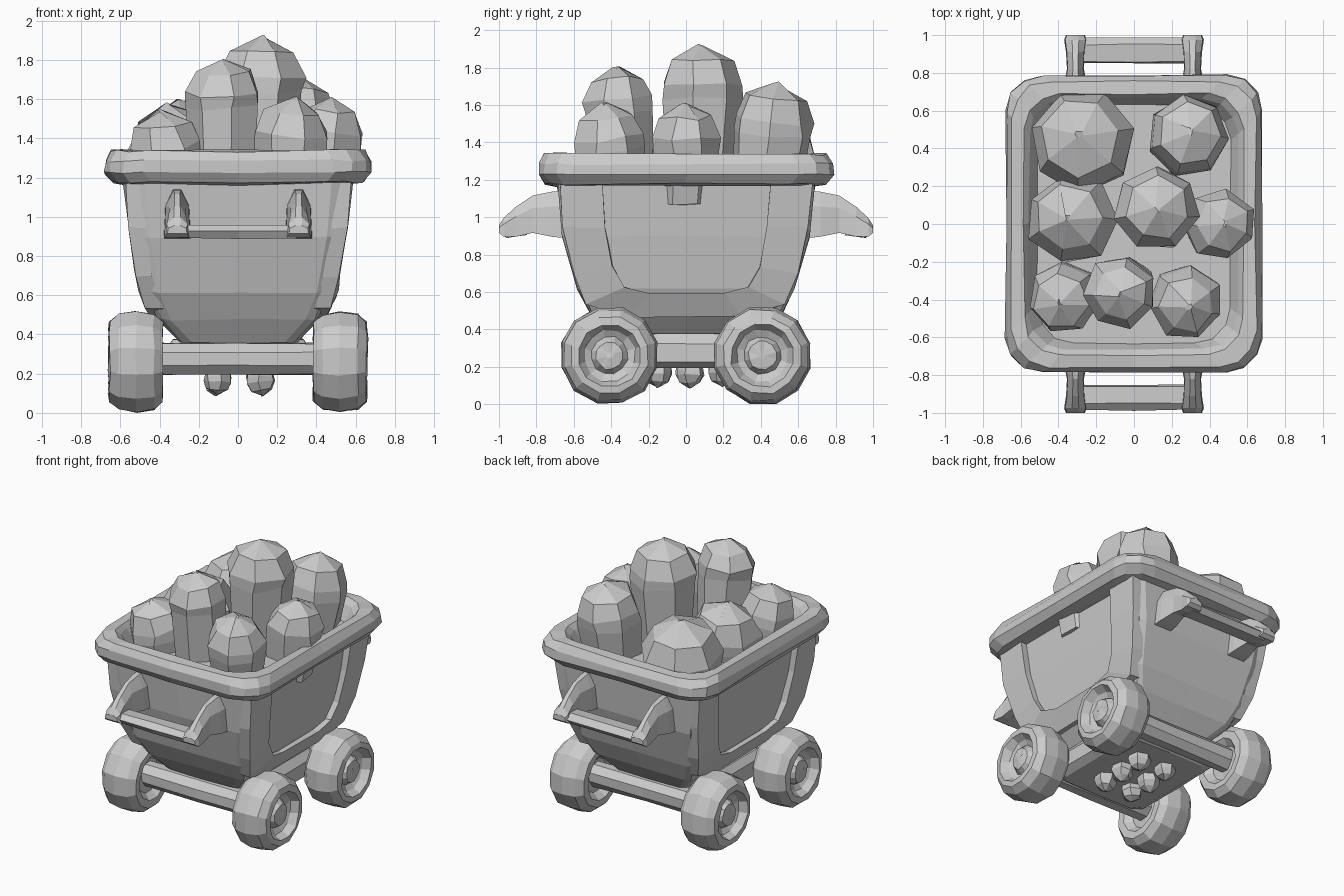
import bpy, bmesh, math, random
from mathutils import Vector

if "Cube" in bpy.data.objects:
    bpy.data.objects.remove(bpy.data.objects["Cube"])

random.seed(4)


def loft(name, rings, jitter=0.0):
    """Skin a list of equal-length closed rings, capping both ends."""
    bm = bmesh.new()
    rows = [[bm.verts.new([c + random.uniform(-jitter, jitter) for c in p]) for p in r] for r in rings]
    n = len(rows[0])
    for a, b in zip(rows, rows[1:]):
        for i in range(n):
            j = (i + 1) % n
            bm.faces.new((a[i], a[j], b[j], b[i]))
    bm.faces.new(rows[0][::-1])
    bm.faces.new(rows[-1])
    bmesh.ops.recalc_face_normals(bm, faces=bm.faces[:])
    me = bpy.data.meshes.new(name)
    bm.to_mesh(me)
    bm.free()
    ob = bpy.data.objects.new(name, me)
    bpy.context.collection.objects.link(ob)
    return ob


def round_rect(w, h, r, z, seg=3):
    """Rounded rectangle with a midpoint on every side."""
    pts = []
    for k, (sx, sy) in enumerate([(1, 1), (-1, 1), (-1, -1), (1, -1)]):
        for i in range(seg + 1):
            a = math.pi / 2 * (k + i / seg)
            pts.append((sx * (w - r) + r * math.cos(a), sy * (h - r) + r * math.sin(a), z))
        pts.append([(0, h, z), (-w, 0, z), (0, -h, z), (w, 0, z)][k])
    return pts


def lerp_table(table, z):
    for (z0, a), (z1, b) in zip(table, table[1:]):
        if z <= z1:
            return a + (b - a) * max(0, z - z0) / (z1 - z0)
    return table[-1][1]


# Tub: body flaring upward
W = [(0.36, 0.34), (0.48, 0.45), (0.62, 0.51), (0.9, 0.555), (1.2, 0.585)]
H = [(0.36, 0.42), (0.48, 0.51), (0.62, 0.58), (0.9, 0.66), (1.2, 0.69)]
loft("tub", [round_rect(w - 0.045, h, 0.06, z, 2) for (z, w), (_, h) in zip(W, H)][:5], 0.005)

# Rim with the inner wall and floor
rim = [(0.57, 0.68, 1.17), (0.64, 0.75, 1.18), (0.68, 0.79, 1.23), (0.675, 0.785, 1.29),
       (0.645, 0.755, 1.34), (0.58, 0.69, 1.345), (0.555, 0.665, 1.31), (0.51, 0.63, 1.22)]
loft("rim", [round_rect(w, h, 0.19, z) for w, h, z in rim], 0.007)

# Raised U-shaped frames around the side panels
half_u = [((-0.45, 1.19), (-0.675, 1.19)), ((-0.43, 0.95), (-0.655, 0.95)),
          ((-0.39, 0.74), (-0.60, 0.70)), ((-0.33, 0.63), (-0.53, 0.54)),
          ((-0.2, 0.595), (-0.3, 0.47))]
u_path = half_u + [((-a[0], a[1]), (-b[0], b[1])) for a, b in half_u[::-1]]
for side, label in ((1, "right"), (-1, "left")):
    rings = []
    for (yi, zi), (yo, zo) in u_path:
        wi, wo = lerp_table(W, zi), lerp_table(W, zo)
        rings.append([(side * (wo - 0.09), yo, zo), (side * (wo - 0.005), yo, zo),
                      (side * wi, yi, zi), (side * (wi - 0.08), yi, zi)])
    loft("side_frame_" + label, rings, 0.006)

# Chassis slab and axles
loft("chassis", [round_rect(w, h, 0.05, z, 1) for w, h, z in
                 [(0.32, 0.36, 0.20), (0.37, 0.40, 0.23), (0.37, 0.40, 0.33), (0.33, 0.38, 0.38)]], 0.004)
for sy, label in ((-1, "front"), (1, "back")):
    loft("axle_" + label, [[(x, sy * 0.41 + 0.085 * math.cos(a), 0.28 + 0.085 * math.sin(a))
         for a in [math.pi / 8 + i * math.pi / 4 for i in range(8)]] for x in (-0.43, 0, 0.43)], 0.006)

# Wheels: chunky tyre with recessed face and hub
wheel = [(-0.09, 0.03), (-0.09, 0.12), (-0.135, 0.16), (-0.135, 0.21), (-0.09, 0.25), (0, 0.265),
         (0.09, 0.25), (0.135, 0.21), (0.14, 0.17), (0.09, 0.14), (0.07, 0.10), (0.11, 0.075), (0.115, 0.02)]
for sx in (-1, 1):
    for sy in (-1, 1):
        name = "wheel_" + ("front" if sy < 0 else "back") + ("_left" if sx < 0 else "_right")
        loft(name, [[(sx * (0.52 + dx), sy * 0.408 + r * math.cos(a), 0.265 + r * math.sin(a))
             for a in [i * math.tau / 12 + math.pi / 12 for i in range(12)]] for dx, r in wheel], 0.005)

# Handles on both ends: two tapering brackets and a bar
bracket = [(0.62, 0.89, 1.15, 0.07), (0.72, 0.90, 1.14, 0.065), (0.82, 0.92, 1.12, 0.045),
           (0.91, 0.90, 1.06, 0.05), (0.975, 0.90, 1.0, 0.06), (1.0, 0.92, 0.96, 0.05)]
for sy, label in ((-1, "front"), (1, "back")):
    for sx in (-1, 1):
        loft("handle_bracket_" + label, [[(sx * 0.31 - t, sy * y, lo), (sx * 0.31 + t, sy * y, lo),
             (sx * 0.31 + t * 0.9, sy * y, (lo + hi * 2) / 3), (sx * 0.31 + t * 0.3, sy * y, hi),
             (sx * 0.31 - t * 0.3, sy * y, hi), (sx * 0.31 - t * 0.9, sy * y, (lo + hi * 2) / 3)]
             for y, lo, hi, t in bracket])
    loft("handle_bar_" + label, [[(x, sy * 0.85, 0.91), (x, sy * 0.96, 0.895), (x, sy * 0.985, 0.93),
         (x, sy * 0.95, 0.965), (x, sy * 0.86, 0.96)] for x in (-0.3, 0, 0.3)], 0.004)


def crystal(name, base, tip, r, sides=7, jitter=0.012):
    """Faceted column that widens to a shoulder, then domes to a blunt point."""
    base, tip = Vector(base), Vector(tip)
    axis = tip - base
    L = axis.length
    q = Vector((0, 0, 1)).rotation_difference(axis)
    spin = random.uniform(0, math.tau)
    rings = []
    for h, k in ((0, 0.8), (L - 1.25 * r, 0.97), (L - 0.9 * r, 1.0), (L - 0.35 * r, 0.74), (L, 0.06)):
        rings.append([base + q @ Vector((k * r * math.cos(spin + i * math.tau / sides),
                                         k * r * math.sin(spin + i * math.tau / sides), h))
                      for i in range(sides)])
    return loft(name, rings, jitter)


# Load of crystals: x, y, radius, top height
load = [(-0.28, 0.45, 0.28, 1.60), (0.29, 0.47, 0.22, 1.72), (-0.34, 0.03, 0.24, 1.58),
        (0.12, 0.08, 0.225, 1.92), (0.46, 0.0, 0.19, 1.61), (-0.38, -0.40, 0.195, 1.54),
        (-0.07, -0.36, 0.195, 1.81), (0.28, -0.42, 0.20, 1.61)]
for i, (x, y, r, top) in enumerate(load):
    crystal("crystal_%d" % (i + 1), (x * 0.9, y * 0.9, 1.08), (x * 1.04, y * 1.04, top), r)

# Small nubs hanging under the chassis
for x in (-0.11, 0.12):
    for y in (-0.15, 0.02, 0.19):
        crystal("under_nub", (x * 0.9, y, 0.25), (x, y, 0.09 + random.uniform(0, 0.02)), 0.075, 6, 0.006)

# Bring the lowest point onto the ground
low = min((v.co.z for o in bpy.data.objects for v in o.data.vertices))
for o in bpy.data.objects:
    for v in o.data.vertices:
        v.co.z -= low
